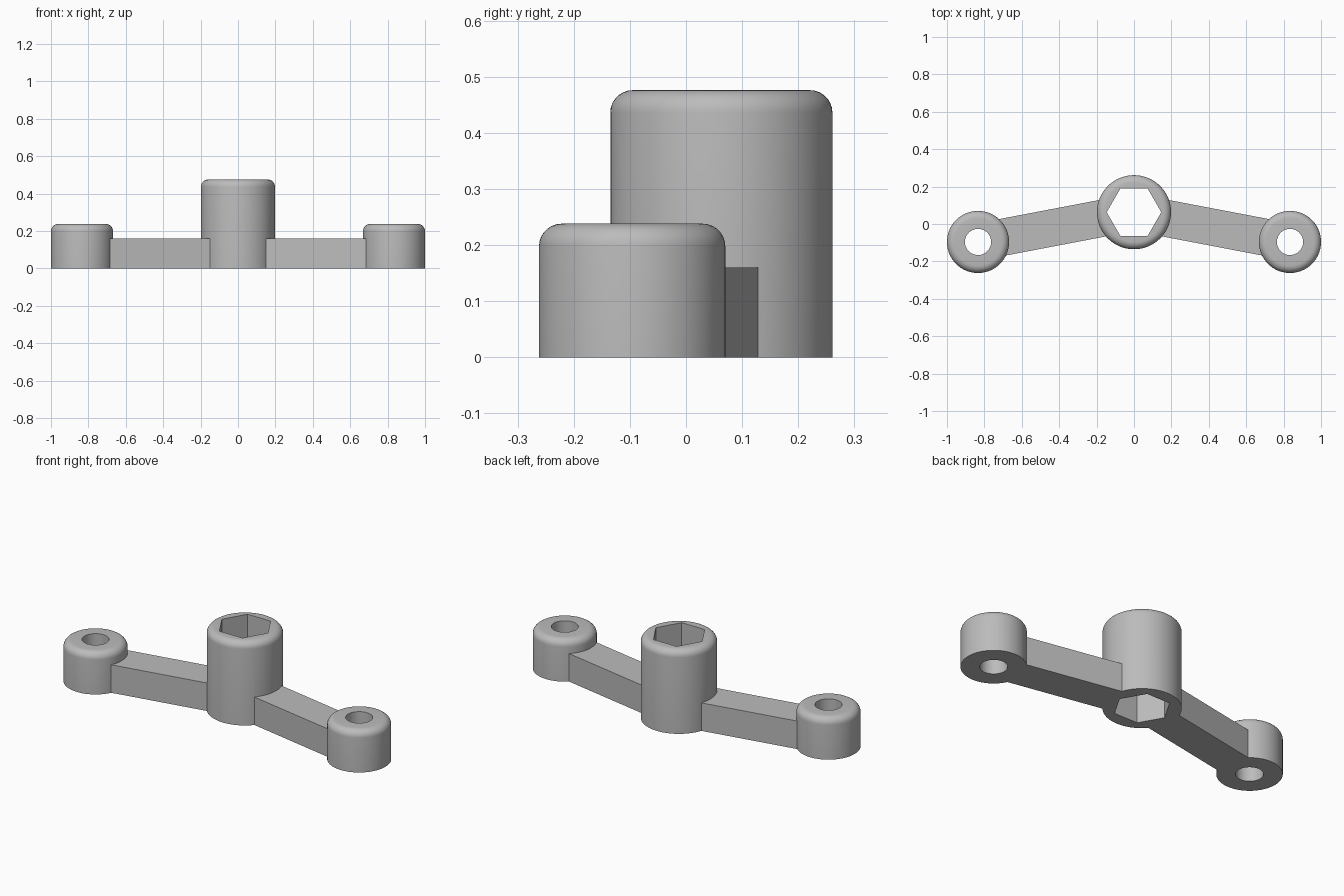
import bpy, bmesh, math
from mathutils import Matrix, Vector

if "Cube" in bpy.data.objects:
    bpy.data.objects.remove(bpy.data.objects["Cube"], do_unlink=True)

GREY = (0.5, 0.5, 0.5, 1.0)
grey = bpy.data.materials.new("grey_plastic")
grey.use_nodes = True
grey.diffuse_color = GREY
grey.node_tree.nodes["Principled BSDF"].inputs["Base Color"].default_value = GREY

HUB = Vector((0, 0.063, 0))
END = Vector((0.834, -0.096, 0))
ARM_WIDTH, ARM_HEIGHT, FILLET = 0.198, 0.16, 0.04


def finish(bm, name):
    mesh = bpy.data.meshes.new(name)
    bm.to_mesh(mesh)
    bm.free()
    mesh.materials.append(grey)
    obj = bpy.data.objects.new(name, mesh)
    bpy.context.collection.objects.link(obj)
    return obj


def prism(name, centre, radius, bottom, top, sides, fillet=0):
    """Upright prism or cylinder, optionally with a rounded top rim."""
    bm = bmesh.new()
    place = Matrix.Translation(centre + Vector((0, 0, (bottom + top) / 2)))
    bmesh.ops.create_cone(bm, cap_ends=True, segments=sides, radius1=radius,
                          radius2=radius, depth=top - bottom, matrix=place)
    # Put a corner on the x axis
    start = max(bm.verts, key=lambda v: v.co.x).co - centre
    turn = -math.atan2(start.y, start.x)
    bmesh.ops.rotate(bm, verts=bm.verts, cent=centre,
                     matrix=Matrix.Rotation(turn, 3, "Z"))
    if fillet:
        rim = [e for e in bm.edges if all(v.co.z > top - 1e-4 for v in e.verts)]
        bmesh.ops.bevel(bm, geom=rim, offset=fillet, segments=7, profile=0.5,
                        affect="EDGES", clamp_overlap=False)
    return finish(bm, name)


def arm(name, start, end):
    """Straight bar buried in the walls of the hub and the end boss."""
    span = end - start
    direction = span.normalized()
    a, b = start + direction * 0.158, end - direction * 0.11
    place = (Matrix.Translation((a + b) / 2 + Vector((0, 0, ARM_HEIGHT / 2)))
             @ Matrix.Rotation(math.atan2(span.y, span.x), 4, "Z")
             @ Matrix.Diagonal(((b - a).length, ARM_WIDTH, ARM_HEIGHT, 1)))
    bm = bmesh.new()
    bmesh.ops.create_cube(bm, size=1, matrix=place)
    return finish(bm, name)


def combine(target, tool, operation):
    """Apply one boolean and discard the tool."""
    mod = target.modifiers.new("combine", "BOOLEAN")
    mod.operation, mod.object, mod.solver = operation, tool, "EXACT"
    bpy.ops.object.select_all(action="DESELECT")
    bpy.context.view_layer.objects.active = target
    target.select_set(True)
    bpy.ops.object.modifier_apply(modifier=mod.name)
    bpy.data.objects.remove(tool, do_unlink=True)


# Tall central hub, two arms and their end bosses, fused into one body
body = prism("wing_nut_body", HUB, 0.198, 0, 0.476, 96, FILLET)
ends = [Vector((side * END.x, END.y, 0)) for side in (-1, 1)]
for end in ends:
    combine(body, arm("arm", HUB, end), "UNION")
    combine(body, prism("end_boss", end, 0.166, 0, 0.238, 96, FILLET), "UNION")

# Hexagonal socket and round end holes, all right through
combine(body, prism("hex_cutter", HUB, 0.146, -0.1, 0.6, 6), "DIFFERENCE")
for end in ends:
    combine(body, prism("hole_cutter", end, 0.07, -0.1, 0.4, 64), "DIFFERENCE")

bpy.ops.object.select_all(action="DESELECT")
bpy.context.view_layer.objects.active = body
body.select_set(True)
bpy.ops.object.shade_smooth_by_angle(angle=math.radians(30))
